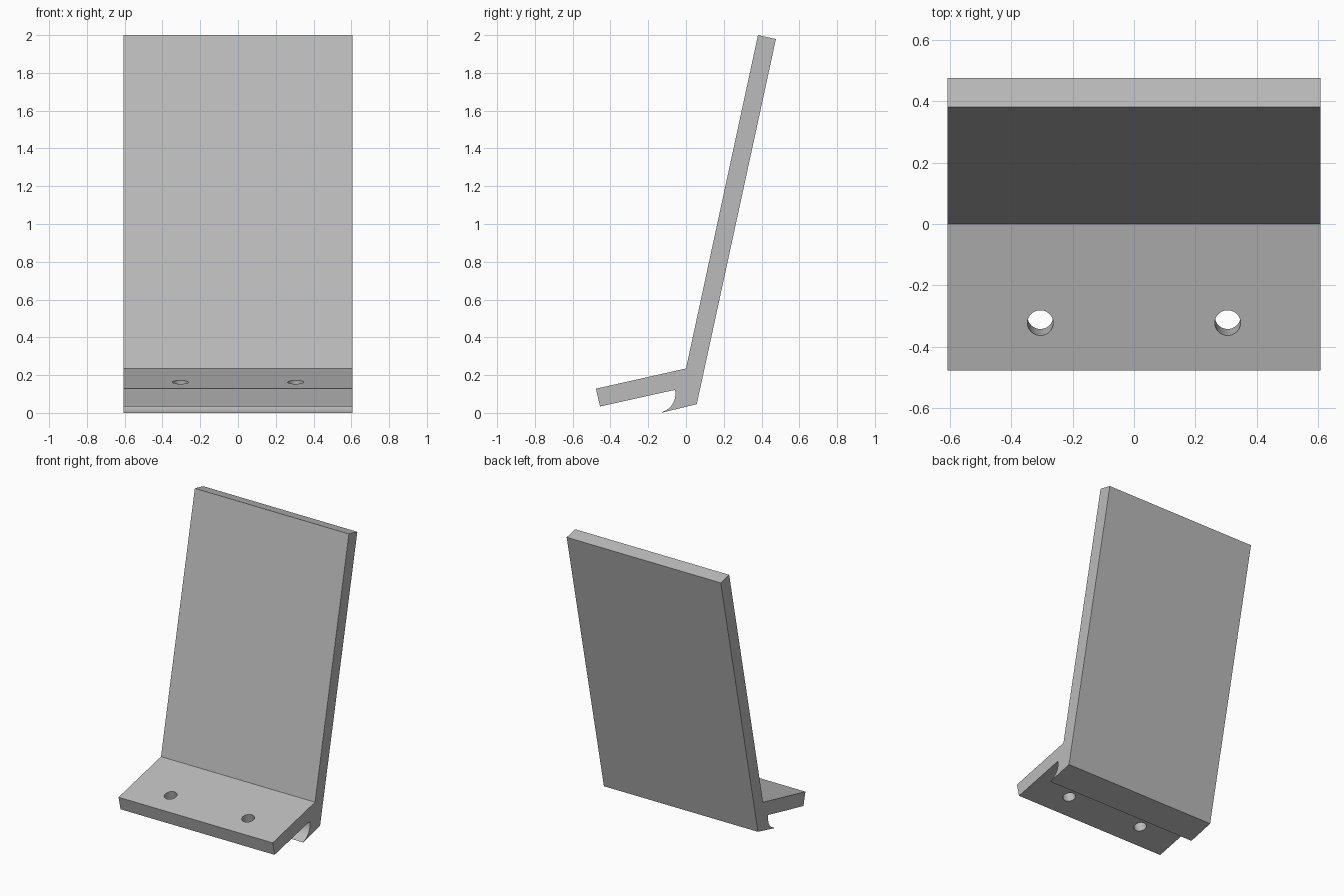
import bpy, bmesh
from math import sin, cos, atan2, radians
from mathutils import Vector

if "Cube" in bpy.data.objects:
    bpy.data.objects.remove(bpy.data.objects["Cube"])

HALF_WIDTH = 0.607
tilt = atan2(0.107, 0.478)                       # slope of the foot plate
along = Vector((0, cos(tilt), sin(tilt)))        # up the foot plate
normal = Vector((0, -sin(tilt), cos(tilt)))      # out of the foot plate

# Single grey material
grey = bpy.data.materials.new("plain_grey")
grey.use_nodes = True
colour = (0.5, 0.5, 0.5, 1)
grey.diffuse_color = colour
grey.node_tree.nodes["Principled BSDF"].inputs["Base Color"].default_value = colour

# Side profile: leaning back plate, foot plate and hooked lip
groove_radius = 0.1
groove_centre = Vector((0, -0.156, 0.1))
steps = 16
groove = []
for i in range(steps + 1):
    a = radians(90) * (1 - i / steps)
    groove.append(groove_centre + groove_radius * (cos(a) * along - sin(a) * normal))
groove[0].z = 0
outline = [Vector((0, y, z)) for y, z in (
    (-0.455, 0.034), (-0.477, 0.128), (0, 0.235),
    (0.381, 2.0), (0.476, 1.979), (0.057, 0.046))] + groove

# Extrude the profile across the width
bm = bmesh.new()
side = bm.faces.new([bm.verts.new(p - Vector((HALF_WIDTH, 0, 0))) for p in outline])
ext = bmesh.ops.extrude_face_region(bm, geom=[side], use_keep_orig=True)
bmesh.ops.translate(bm, vec=(2 * HALF_WIDTH, 0, 0),
                    verts=[v for v in ext["geom"] if isinstance(v, bmesh.types.BMVert)])
bmesh.ops.recalc_face_normals(bm, faces=bm.faces)
mesh = bpy.data.meshes.new("angled_bracket")
bm.to_mesh(mesh)
bm.free()
mesh.materials.append(grey)
bracket = bpy.data.objects.new("angled_bracket", mesh)
bpy.context.collection.objects.link(bracket)

# Two screw holes square to the foot plate
for x in (-0.305, 0.305):
    bpy.ops.mesh.primitive_cylinder_add(vertices=48, radius=0.042, depth=0.3,
                                        location=Vector((x, -0.322, 0.163)),
                                        rotation=(tilt, 0, 0))
    cutter = bpy.context.object
    cutter.name = "hole_cutter"
    cutter.hide_render = True
    cutter.data.materials.append(grey)
    bpy.context.view_layer.objects.active = bracket
    cut = bracket.modifiers.new("screw_hole", 'BOOLEAN')
    cut.operation = 'DIFFERENCE'
    cut.solver = 'EXACT'
    cut.object = cutter
    bpy.ops.object.modifier_apply(modifier=cut.name)
    bpy.data.objects.remove(cutter)

# Smooth the groove and holes, keep the edges sharp
bpy.ops.object.select_all(action='DESELECT')
bracket.select_set(True)
bpy.context.view_layer.objects.active = bracket
bpy.ops.object.shade_smooth_by_angle(angle=radians(30))
